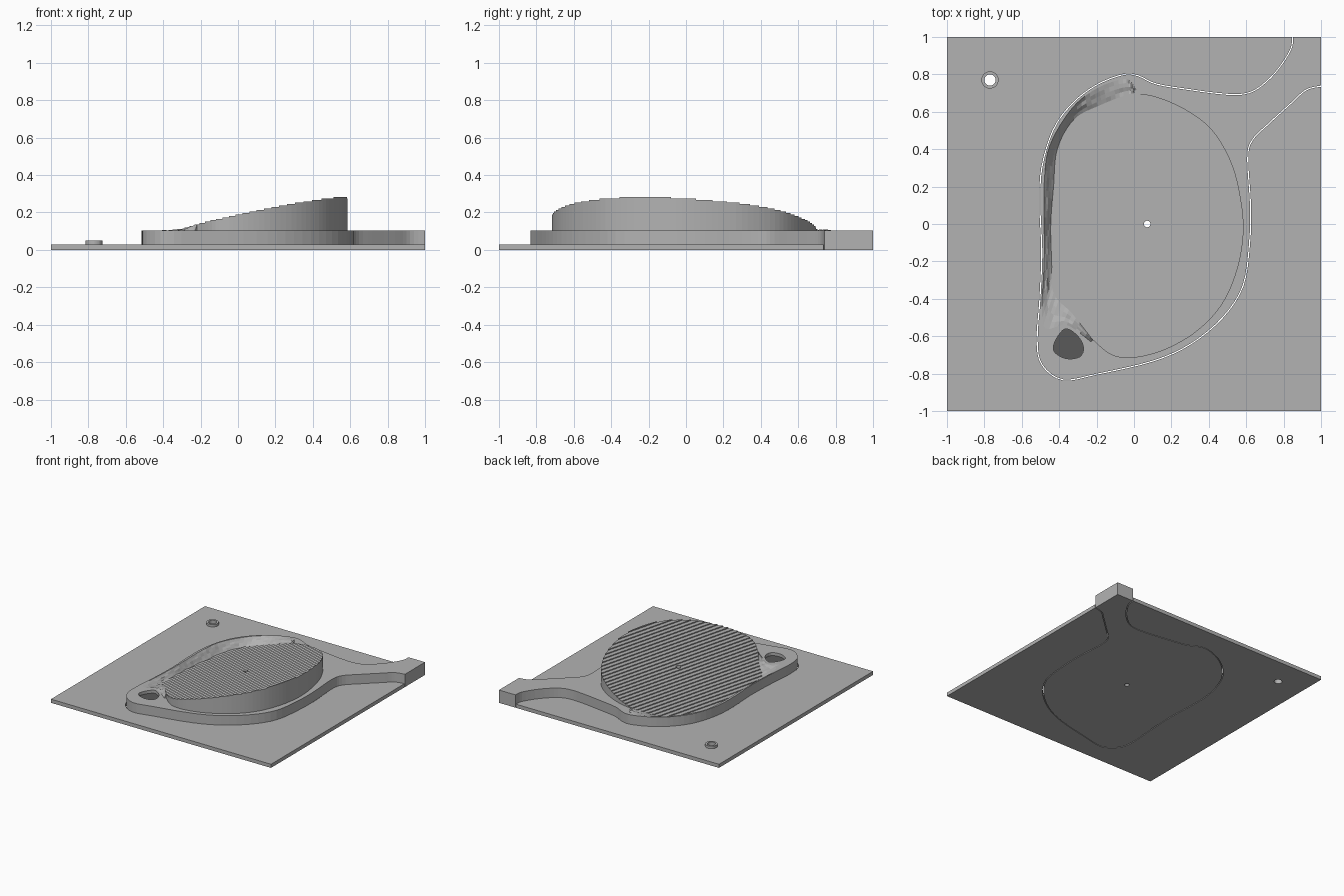
import bpy, bmesh, math, random
from mathutils import Vector

random.seed(4)
cube = bpy.data.objects.get("Cube")
if cube:
    bpy.data.objects.remove(cube, do_unlink=True)


def material(name, value):
    mat = bpy.data.materials.new(name)
    mat.use_nodes = True
    colour = (value, value, value, 1)
    mat.diffuse_color = colour
    mat.node_tree.nodes["Principled BSDF"].inputs["Base Color"].default_value = colour
    return mat


GREY = material("light grey", 0.45)
DARK = material("dark grey", 0.1)
PLATE_TOP, RIM_TOP, SLOT = 0.03, 0.105, 0.006


def spline(points, steps=6, closed=False):
    """Smooth curve through the points."""
    pts = [Vector(p) for p in points]
    n = len(pts)
    get = (lambda i: pts[i % n]) if closed else (lambda i: pts[min(max(i, 0), n - 1)])
    out = []
    for i in range(n if closed else n - 1):
        a, b, c, d = (get(i + k) for k in (-1, 0, 1, 2))
        for s in range(steps):
            t = s / steps
            out.append(b + (c - a) * t / 2 + (a - b * 2.5 + c * 2 - d / 2) * t**2
                       + (b * 1.5 - a / 2 - c * 1.5 + d / 2) * t**3)
    return out if closed else out + [pts[-1]]


def circle(x, y, r, n=32):
    return [Vector((x + r * math.cos(math.tau * i / n), y + r * math.sin(math.tau * i / n)))
            for i in range(n)]


def fill(loops, z):
    """Flat sheet; the first loop is the border and the others are holes."""
    bm = bmesh.new()
    for loop in loops:
        vs = [bm.verts.new((p.x, p.y, z)) for p in loop]
        for i, v in enumerate(vs):
            bm.edges.new((v, vs[i - 1]))
    bmesh.ops.triangle_fill(bm, edges=bm.edges[:], use_beauty=True, normal=(0, 0, 1))
    return bm


def thicken(bm, bottom):
    """Extrude a sheet down to a level bottom."""
    res = bmesh.ops.extrude_face_region(bm, geom=bm.faces[:])
    for g in res["geom"]:
        if isinstance(g, bmesh.types.BMVert):
            g.co.z = bottom
    bmesh.ops.recalc_face_normals(bm, faces=bm.faces[:])


def finish(bm, name, mat=GREY):
    mesh = bpy.data.meshes.new(name)
    bm.to_mesh(mesh)
    bm.free()
    mesh.materials.append(mat)
    obj = bpy.data.objects.new(name, mesh)
    bpy.context.collection.objects.link(obj)
    return obj


def prism(name, loops, bottom, top, mat=GREY):
    bm = fill(loops, top)
    thicken(bm, bottom)
    return finish(bm, name, mat)


# Outline of the raised body, with its arm to the corner
outline = spline([(.85, 1), (.84, .93), (.76, .81), (.66, .72), (.57, .69), (.45, .695),
                  (.3, .715), (.12, .745), (.02, .79), (-.06, .795), (-.2, .74), (-.33, .64),
                  (-.43, .5), (-.49, .3), (-.5, .1), (-.49, -.15), (-.5, -.4), (-.515, -.62),
                  (-.49, -.75), (-.38, -.83), (-.2, -.8), (.1, -.73), (.3, -.64), (.47, -.5),
                  (.58, -.33), (.615, -.1), (.62, .1), (.605, .35), (.63, .45), (.72, .54),
                  (.84, .65), (.92, .72), (1, .74)], 4)

# Wedge border: raised right side, sunken left side, and the bank around the left
right = spline([(0, .7), (.12, .68), (.28, .61), (.42, .5), (.52, .33), (.57, .14),
                (.585, -.05), (.55, -.25), (.47, -.43), (.34, -.57), (.17, -.67),
                (0, -.715), (-.12, -.7), (-.22, -.62)])
left = spline([(-.22, -.62), (-.33, -.48), (-.43, -.37), (-.44, -.2), (-.445, 0), (-.43, .2),
               (-.41, .4), (-.32, .56), (-.17, .64), (-.04, .69), (0, .7)])
bank = spline([(-.23, -.63), (-.36, -.54), (-.485, -.54), (-.48, -.2), (-.48, 0), (-.48, .22),
               (-.45, .42), (-.33, .62), (-.19, .73), (-.04, .775), (.01, .72)])
pit = spline([(-.36, -.56), (-.3, -.6), (-.27, -.66), (-.29, -.71), (-.36, -.72),
              (-.42, -.69), (-.43, -.65), (-.4, -.59)], 4, True)

# Base plate, separated from the body by a fine slot
edge = []
for i, p in enumerate(outline):
    d = (outline[min(i + 1, len(outline) - 1)] - outline[max(i - 1, 0)]).normalized()
    edge.append(p + Vector((d.y, -d.x)) * SLOT)
edge[0].y, edge[-1].x = 1, 1
corners = [Vector(c) for c in ((1, -1), (-1, -1), (-1, 1))]
peg = (-.77, .77)
prism("base_plate", [edge + corners[:1] + corners[1:], circle(*peg, .03)], 0, PLATE_TOP)
prism("hole_collar", [circle(*peg, .046), circle(*peg, .03)], PLATE_TOP, .05)

# Raised rim with openings for the wedge and the pit
prism("raised_rim", [outline + [Vector((1, 1))], right + bank, pit], 0, RIM_TOP)
prism("pit_base", [pit], 0, .072)
prism("pit_floor", [pit], .072, .08, DARK)


# Terraced wedge rising to the right
def height(p):
    return .148 + .218 * p.x - .057 * p.y


STEP = .0078
slope = Vector((.218, -.057, 0))
sheet = fill([right[:-1] + left[:-1], circle(.07, 0, .018, 16)], 0)
wedge = bmesh.new()
level = .03
while level < .29:
    band = sheet.copy()
    for z, keep_above in ((level, True), (level + STEP, False)):
        point = slope * ((z - .148) / slope.length_squared)
        bmesh.ops.bisect_plane(band, geom=band.verts[:] + band.edges[:] + band.faces[:],
                               plane_co=point, plane_no=slope,
                               clear_inner=keep_above, clear_outer=not keep_above)
    if band.faces:
        for v in band.verts:
            v.co.z = level + STEP / 2
        thicken(band, 0)
        part = bpy.data.meshes.new("terrace")
        band.to_mesh(part)
        wedge.from_mesh(part)
        bpy.data.meshes.remove(part)
    band.free()
    level += STEP
sheet.free()
finish(wedge, "terraced_wedge")

# Rough bank between the rim and the sunken side of the wedge
bm = bmesh.new()
ROWS = 4
grid = []
for a, b in zip(bank, left):
    row = []
    for k in range(ROWS + 1):
        p = a.lerp(b, k / ROWS)
        z = RIM_TOP + (height(b) - RIM_TOP) * k / ROWS
        if 0 < k < ROWS:
            z += random.uniform(-.005, .005)
        row.append(bm.verts.new((p.x, p.y, z)))
    grid.append(row)
for r0, r1 in zip(grid, grid[1:]):
    for k in range(ROWS):
        bm.faces.new((r0[k], r0[k + 1], r1[k + 1], r1[k]))
thicken(bm, 0)
finish(bm, "rough_bank")
